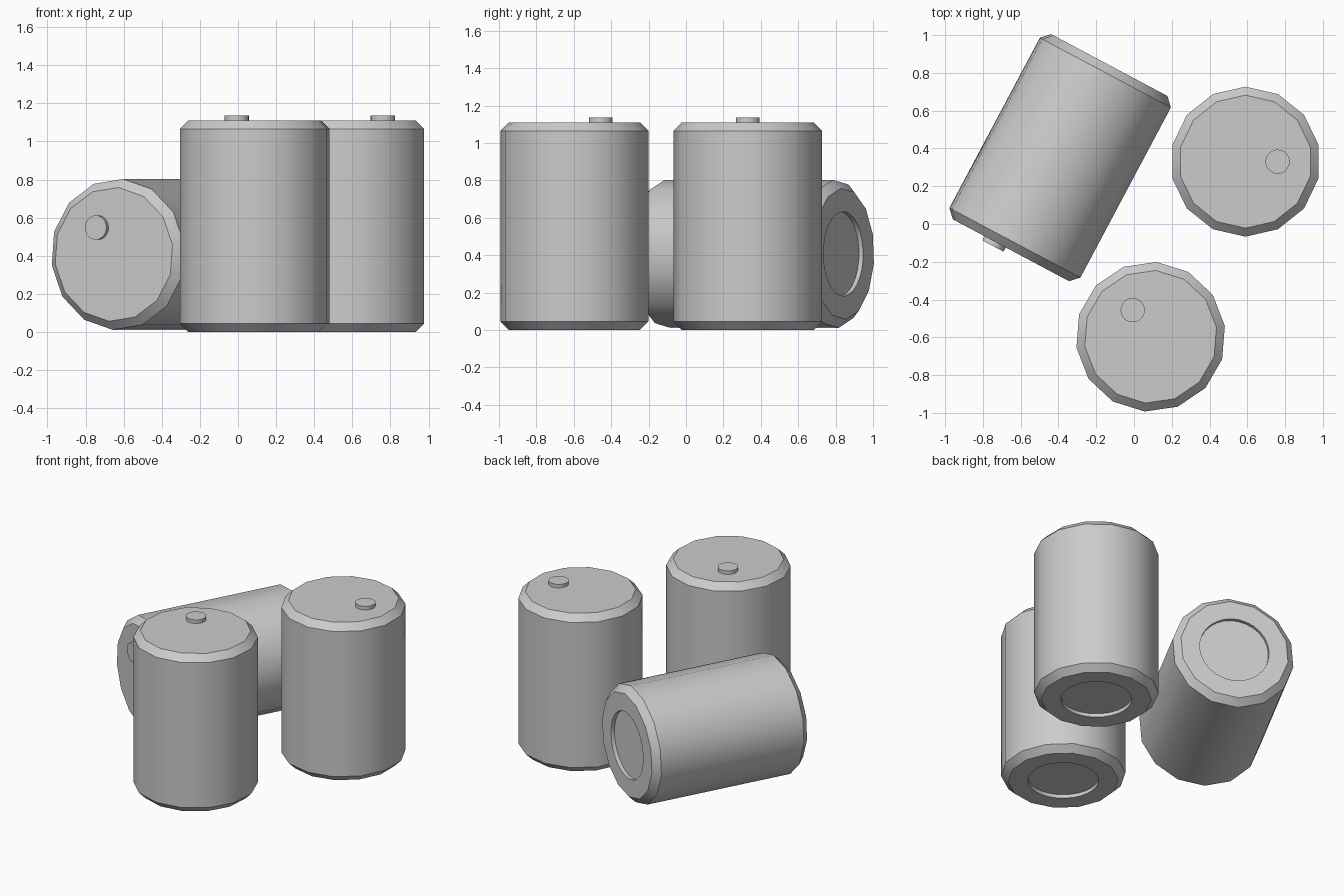
import bpy, bmesh
from math import sin, cos, pi, radians

if "Cube" in bpy.data.objects:
    bpy.data.objects.remove(bpy.data.objects["Cube"])

SIDES = 14
H = 1.11


def ring(bm, r, z, n, start=pi / 2, cx=0.0):
    return [bm.verts.new((cx + r * cos(start + 2 * pi * i / n),
                          r * sin(start + 2 * pi * i / n), z)) for i in range(n)]


def band(bm, a, b):
    n = len(a)
    for i in range(n):
        j = (i + 1) % n
        bm.faces.new((a[i], a[j], b[j], b[i]))


def finish(bm, name, loc, rot):
    bmesh.ops.recalc_face_normals(bm, faces=bm.faces)
    mesh = bpy.data.meshes.new(name)
    bm.to_mesh(mesh)
    bm.free()
    ob = bpy.data.objects.new(name, mesh)
    bpy.context.collection.objects.link(ob)
    ob.rotation_mode = 'XYZ'
    ob.location = loc
    ob.rotation_euler = rot
    bpy.ops.object.select_all(action='DESELECT')
    ob.select_set(True)
    bpy.context.view_layer.objects.active = ob
    bpy.ops.object.shade_smooth_by_angle(angle=radians(30))
    return ob


def make_can(name, loc, heading=0.0, spin=0.0, lying=False):
    h = H / 2
    # chamfered body, local origin at its middle
    bm = bmesh.new()
    profile = [(0.352, -h), (0.397, -h + 0.045), (0.397, h - 0.045), (0.352, h)]
    rings = [ring(bm, r, z, SIDES) for r, z in profile]
    for a, b in zip(rings, rings[1:]):
        band(bm, a, b)
    bm.faces.new(rings[-1])
    # round recess in the base, two rim points per body side
    n = SIDES * 2
    rim = ring(bm, 0.226, -h, n)
    floor = ring(bm, 0.226, -h + 0.025, n)
    for i in range(SIDES):
        bm.faces.new((rings[0][i], rings[0][(i + 1) % SIDES],
                      rim[(2 * i + 2) % n], rim[2 * i + 1], rim[2 * i]))
    band(bm, rim, floor)
    bm.faces.new(floor)
    # lying cans tip forward, then turn by the heading
    body = finish(bm, name + "_body", loc, (0, 0, 0))

    # off-centre bung on the lid
    bm = bmesh.new()
    low = ring(bm, 0.064, h - 0.005, 24, cx=0.17)
    top = ring(bm, 0.064, h + 0.025, 24, cx=0.17)
    band(bm, low, top)
    bm.faces.new(low)
    bm.faces.new(top)
    bung = finish(bm, name + "_bung", loc, (0, 0, 0))

    from mathutils import Matrix
    turn = Matrix.Rotation(spin, 3, 'Z')
    if lying:
        turn = Matrix.Rotation(heading, 3, 'Z') @ Matrix.Rotation(pi / 2, 3, 'X') @ turn
    for ob in (body, bung):
        ob.rotation_euler = turn.to_euler('XYZ')


make_can("right_barrel", (0.59, 0.33, H / 2))
make_can("front_barrel", (0.088, -0.597, H / 2), spin=radians(124))
make_can("lying_barrel", (-0.391, 0.351, 0.407), heading=radians(-28),
         spin=radians(124), lying=True)
